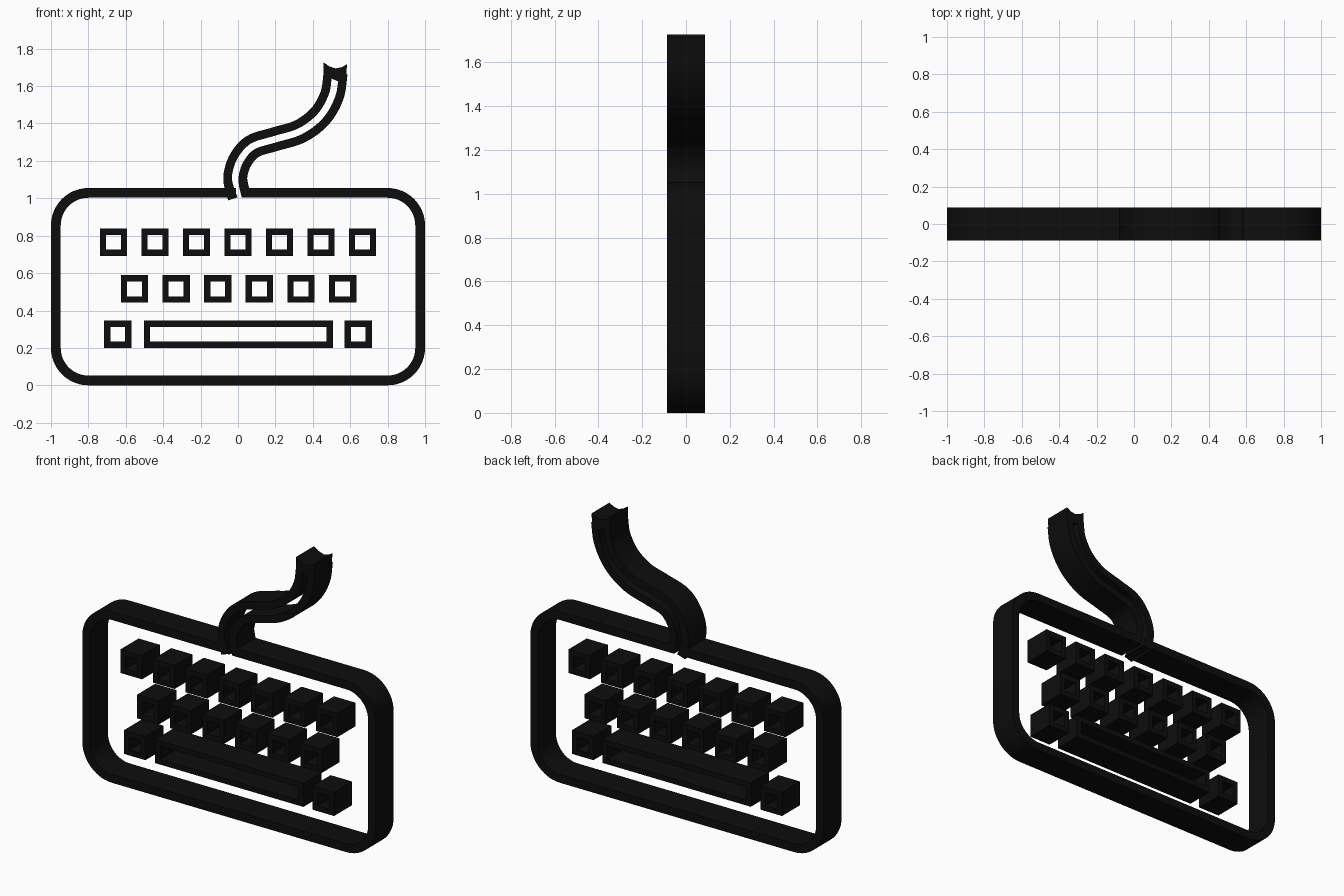
import bpy, bmesh, math
from mathutils import Vector

cube = bpy.data.objects.get("Cube")
if cube:
    bpy.data.objects.remove(cube, do_unlink=True)

DEPTH = 0.175

black = bpy.data.materials.new("matte black")
black.use_nodes = True
black.diffuse_color = (0.004, 0.004, 0.004, 1)
black.node_tree.nodes["Principled BSDF"].inputs["Base Color"].default_value = black.diffuse_color


def extrude_faces(name, coords, faces):
    """Flat shape in the xz plane, thickened along y."""
    bm = bmesh.new()
    verts = [bm.verts.new((x, -DEPTH / 2, z)) for x, z in coords]
    flat = [bm.faces.new([verts[i] for i in f]) for f in faces]
    top = bmesh.ops.extrude_face_region(bm, geom=flat, use_keep_orig=True)["geom"]
    moved = [g for g in top if isinstance(g, bmesh.types.BMVert)]
    bmesh.ops.translate(bm, verts=moved, vec=(0, DEPTH, 0))
    bmesh.ops.recalc_face_normals(bm, faces=bm.faces)
    mesh = bpy.data.meshes.new(name)
    bm.to_mesh(mesh)
    bm.free()
    mesh.materials.append(black)
    ob = bpy.data.objects.new(name, mesh)
    bpy.context.collection.objects.link(ob)
    bpy.ops.object.select_all(action='DESELECT')
    ob.select_set(True)
    bpy.context.view_layer.objects.active = ob
    bpy.ops.object.shade_smooth_by_angle(angle=math.radians(30))
    return ob


def offset(path, dist, closed):
    """Mitred offset to the left of the path; dist is a function of index."""
    n, out = len(path), []
    for i, p in enumerate(path):
        before = p - path[i - 1] if closed or i else path[1] - p
        after = path[(i + 1) % n] - p if closed or i < n - 1 else before
        a, b = before.normalized(), after.normalized()
        t = (a + b).normalized()
        out.append(p + Vector((-t.y, t.x)) * dist(i) / t.dot(b))
    return out


def ribbon(name, path, near, far, closed=False, base=None):
    """Band between two offsets of a path."""
    n = len(path)
    one, two = offset(path, near, closed), offset(path, far, closed)
    if base is not None:
        one[0].y = two[0].y = base
    faces = [(i, (i + 1) % n, n + (i + 1) % n, n + i) for i in range(n if closed else n - 1)]
    return extrude_faces(name, one + two, faces)


def spline(points, steps=7):
    """Smooth path through the points."""
    p = [Vector(q) for q in points]
    p = [2 * p[0] - p[1]] + p + [2 * p[-1] - p[-2]]
    out = []
    for a, b, c, d in zip(p, p[1:], p[2:], p[3:]):
        for k in range(steps):
            t = k / steps
            out.append(b + (c - a) * t / 2 + (a - 2.5 * b + 2 * c - d / 2) * t * t
                       + (1.5 * (b - c) + (d - a) / 2) * t ** 3)
    return out + [p[-2]]


def key(name, x, z, width=0.146, height=0.146, wall=0.033):
    w, h = width / 2, height / 2
    path = [Vector((x + sx * w, z + sz * h)) for sx, sz in ((-1, -1), (1, -1), (1, 1), (-1, 1))]
    ribbon(name, path, lambda i: 0, lambda i: wall, closed=True)


# Rounded case frame, open at the top where the cable leaves
HEIGHT, RADIUS, WALL = 1.055, 0.2, 0.052
frame = [Vector((0.03, HEIGHT))]
for cx, cz, start in ((1, 1, 90), (1, 0, 0), (-1, 0, -90), (-1, 1, -180)):
    centre = Vector((cx * (1 - RADIUS), HEIGHT - RADIUS if cz else RADIUS))
    for k in range(13):
        a = math.radians(start - 90 * k / 12)
        frame.append(centre + RADIUS * Vector((math.cos(a), math.sin(a))))
frame.append(Vector((-0.012, HEIGHT)))
ribbon("case_frame", frame, lambda i: 0, lambda i: -WALL)

# Three rows of keys
for i in range(7):
    key(f"top_key_{i + 1}", (i - 3) * 0.222, 0.765)
for i in range(6):
    key(f"middle_key_{i + 1}", 0.003 + (i - 2.5) * 0.2225, 0.516)
for side, x in (("right", -0.643), ("left", 0.643)):
    key(f"bottom_key_{side}", x, 0.273)
key("space_bar", 0.002, 0.273, width=1.01)

# Curving cable made of two parallel walls
cable = spline([(0.011, 1.0), (-0.009, 1.065), (-0.013, 1.128), (0.016, 1.209), (0.08, 1.278),
                (0.198, 1.316), (0.332, 1.358), (0.439, 1.439), (0.503, 1.551), (0.522, 1.67)])
for name, s in (("cable_wall_right", 1), ("cable_wall_left", -1)):
    ribbon(name, cable, lambda i: s * (0.01 + 0.008 * min(1, i / 12)),
           lambda i: s * 0.064, base=HEIGHT - WALL)

# Notched cable end
tip = [(0.457, 1.727), (0.487, 1.706), (0.522, 1.694), (0.556, 1.701), (0.583, 1.717),
       (0.578, 1.65), (0.555, 1.632), (0.53, 1.627), (0.505, 1.638), (0.49, 1.65), (0.458, 1.64)]
extrude_faces("cable_end", tip, [range(len(tip))])
